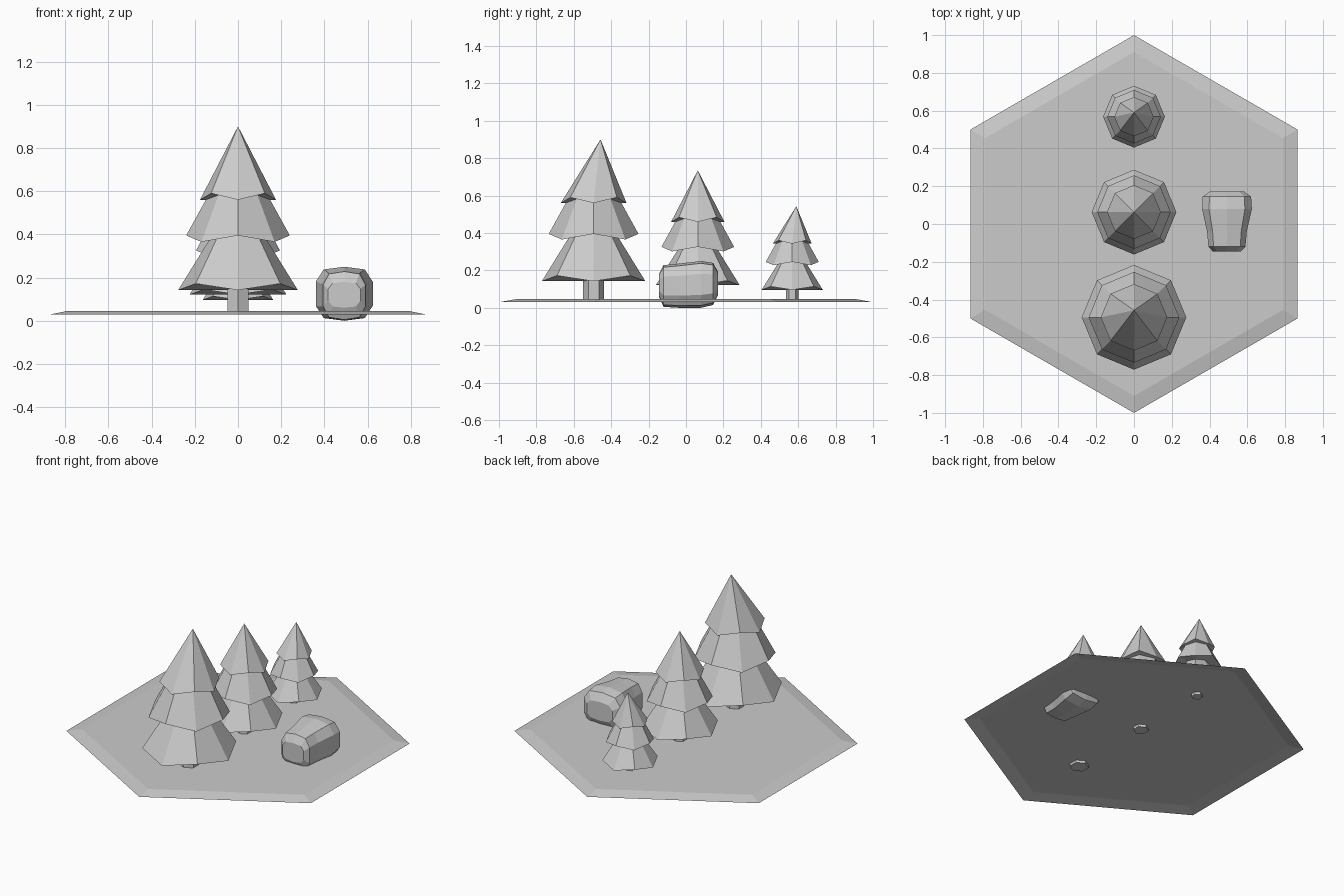
import bpy
from math import sin, cos, pi

cube = bpy.data.objects.get("Cube")
if cube:
    bpy.data.objects.remove(cube, do_unlink=True)

GREY = (0.6, 0.6, 0.6, 1)
grey = bpy.data.materials.new("plain grey")
grey.use_nodes = True
grey.diffuse_color = GREY
grey.node_tree.nodes["Principled BSDF"].inputs["Base Color"].default_value = GREY


def build(name, verts, faces):
    mesh = bpy.data.meshes.new(name)
    mesh.from_pydata(verts, [], faces)
    mesh.materials.append(grey)
    obj = bpy.data.objects.new(name, mesh)
    bpy.context.collection.objects.link(obj)
    return obj


def ring(n, radius, z, zigzag=0.0, y=0.0):
    """Regular polygon starting on +y; zigzag lifts every other corner."""
    return [(-radius * sin(2 * pi * i / n), y + radius * cos(2 * pi * i / n),
             z + zigzag * (i % 2)) for i in range(n)]


def bridge(n, a, b):
    """Quads between two rings of n vertices starting at a and b."""
    return [(a + i, a + (i + 1) % n, b + (i + 1) % n, b + i) for i in range(n)]


# Ground: thin hexagonal shell with sloped rim, open underneath
build("ground_plate", ring(6, 1.0, 0.03) + ring(6, 0.91, 0.046),
      bridge(6, 0, 6) + [tuple(range(6, 12))])


# Trees: hexagonal trunk and three eight-sided tiers with zigzag hems
TIERS = [  # name, radius, hem height, apex height, zigzag
    ("lower", 0.277, 0.112, 0.56, 0.03),
    ("middle", 0.24, 0.365, 0.80, -0.03),
    ("upper", 0.176, 0.53, 0.87, 0.03),
]


def tree(name, y, size, lean):
    parts = [build(name + "_trunk", ring(6, 0.056, 0) + ring(6, 0.056, 0.16),
                   bridge(6, 0, 6) + [tuple(range(5, -1, -1)), tuple(range(6, 12))])]
    for tier, radius, hem, apex, zigzag in TIERS:
        tip = lean if tier == "upper" else 0
        verts = ring(8, radius, hem, zigzag) + [(0, tip, apex), (0, 0, hem)]
        faces = []
        for i in range(8):
            j = (i + 1) % 8
            faces += [(i, j, 8), (j, i, 9)]
        parts.append(build(f"{name}_{tier}_tier", verts, faces))
    for part in parts:
        part.location = (0, y, 0.03)
        part.scale = (size, size, size)


tree("large_tree", -0.494, 1.0, 0.037)
tree("medium_tree", 0.063, 0.81, 0.0)
tree("small_tree", 0.568, 0.59, 0.037)

# Boulder: rounded sections lofted from front to back
SECTION = [(1, -0.45), (1, 0.45), (0.72, 0.9), (0, 1), (-0.72, 0.9),
           (-1, 0.45), (-1, -0.45), (-0.72, -0.9), (0, -1), (0.72, -0.9)]
STATIONS = [  # y, half width, bottom, top
    (-0.145, 0.075, 0.06, 0.18),
    (-0.12, 0.098, 0.005, 0.228),
    (-0.04, 0.105, 0.0, 0.236),
    (0.08, 0.132, 0.0, 0.25),
    (0.145, 0.128, 0.015, 0.24),
    (0.172, 0.09, 0.07, 0.19),
]
n = len(SECTION)
verts, faces = [], []
for y, half, low, high in STATIONS:
    verts += [(0.492 + half * u, y, (low + high) / 2 + v * (high - low) / 2)
              for u, v in SECTION]
for s in range(len(STATIONS) - 1):
    faces += [f[::-1] for f in bridge(n, s * n, (s + 1) * n)]
last = (len(STATIONS) - 1) * n
faces += [tuple(range(n)), tuple(range(last + n - 1, last - 1, -1))]
build("boulder", verts, faces)
